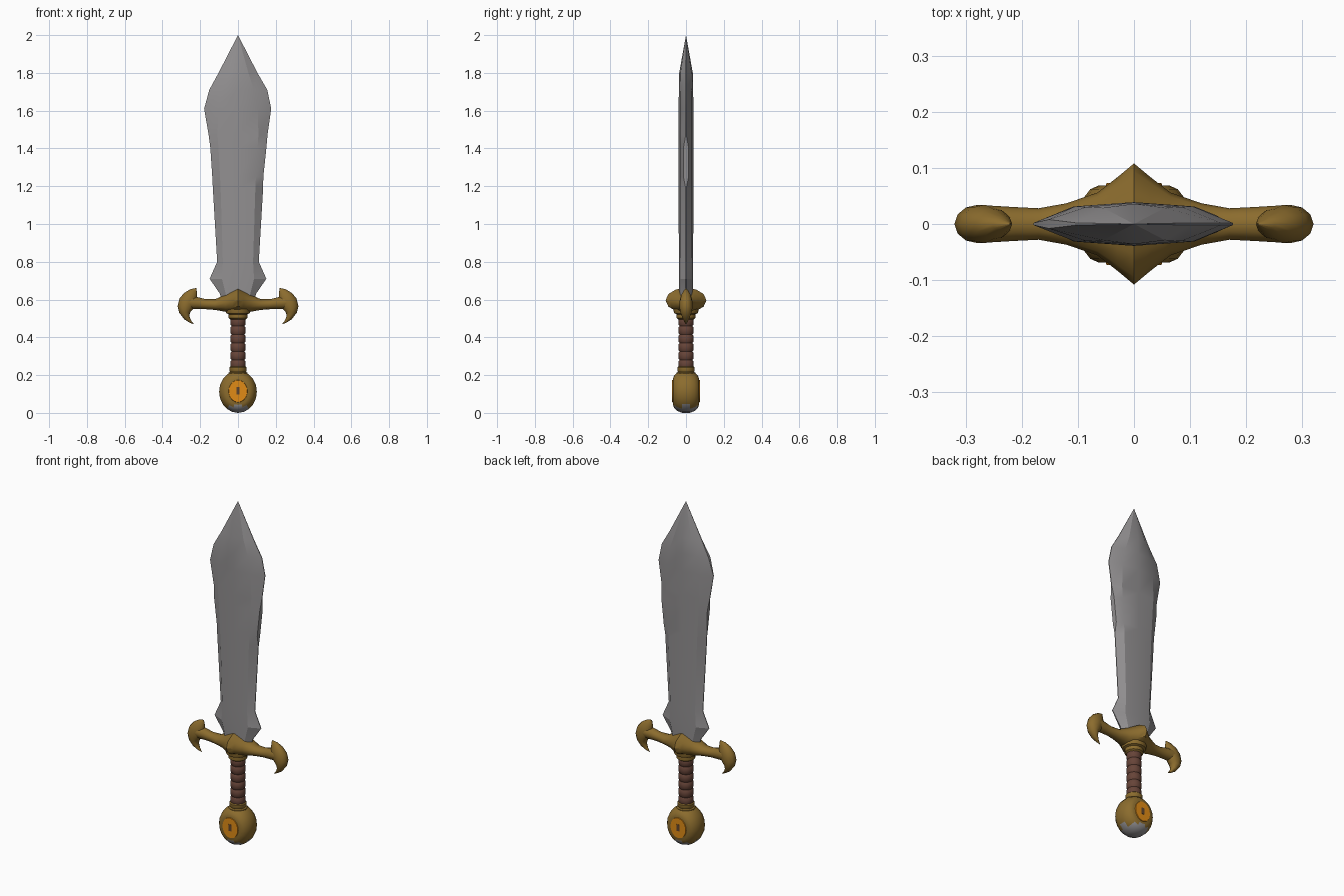
import bpy, bmesh, math

if "Cube" in bpy.data.objects:
    bpy.data.objects.remove(bpy.data.objects["Cube"])


def material(name, r, g, b):
    m = bpy.data.materials.new(name)
    m.diffuse_color = (r, g, b, 1)
    m.use_nodes = True
    m.node_tree.nodes["Principled BSDF"].inputs["Base Color"].default_value = m.diffuse_color
    return m


STEEL = material("steel grey", 0.29, 0.28, 0.285)
GOLD = material("old gold", 0.26, 0.15, 0.027)
LEATHER = material("brown leather", 0.135, 0.058, 0.04)
ORANGE = material("orange gem", 0.75, 0.26, 0.008)
DARK = material("dark slot", 0.12, 0.06, 0.025)


def loft(name, rings, mats, angle=30, rule=None):
    """Skin closed rings of points, capping both ends."""
    bm = bmesh.new()
    rows = [[bm.verts.new(p) for p in ring] for ring in rings]
    n = len(rows[0])
    for a, b in zip(rows, rows[1:]):
        for i in range(n):
            j = (i + 1) % n
            bm.faces.new((a[i], a[j], b[j], b[i]))
    bm.faces.new(rows[0])
    bm.faces.new(rows[-1])
    bmesh.ops.remove_doubles(bm, verts=bm.verts, dist=0.0003)
    bmesh.ops.recalc_face_normals(bm, faces=bm.faces)
    if rule:
        for f in bm.faces:
            f.material_index = rule(f.calc_center_median())
    me = bpy.data.meshes.new(name)
    bm.to_mesh(me)
    bm.free()
    ob = bpy.data.objects.new(name, me)
    for m in mats:
        me.materials.append(m)
    bpy.context.collection.objects.link(ob)
    bpy.ops.object.select_all(action='DESELECT')
    ob.select_set(True)
    bpy.context.view_layer.objects.active = ob
    bpy.ops.object.shade_smooth_by_angle(angle=math.radians(angle))
    return ob


def circle(r, z, n=16):
    return [(r * math.cos(2 * math.pi * i / n), r * math.sin(2 * math.pi * i / n), z)
            for i in range(n)]


def span_ring(p, q, half_y, n=12):
    """Oval ring whose long axis runs from p to q in the xz plane."""
    ring = []
    for i in range(n):
        a = 2 * math.pi * i / n
        t = 0.5 + 0.5 * math.cos(a)
        ring.append((p[0] + (q[0] - p[0]) * t, half_y * math.sin(a), p[1] + (q[1] - p[1]) * t))
    return ring


# Blade: z, left edge, right edge, shoulder, half thickness, left and right edge bluntness
blade = [
    (0.58, 0.085, 0.085, 0.06, 0.036, 0.002, 0.002),
    (0.63, 0.095, 0.095, 0.065, 0.037, 0.002, 0.002),
    (0.71, 0.150, 0.150, 0.085, 0.038, 0.002, 0.002),
    (0.80, 0.110, 0.110, 0.080, 0.038, 0.002, 0.002),
    (1.19, 0.133, 0.133, 0.092, 0.039, 0.002, 0.002),
    (1.25, 0.136, 0.134, 0.095, 0.039, 0.002, 0.014),
    (1.40, 0.146, 0.150, 0.103, 0.039, 0.012, 0.014),
    (1.47, 0.155, 0.156, 0.108, 0.039, 0.002, 0.002),
    (1.61, 0.179, 0.176, 0.105, 0.039, 0.002, 0.002),
    (1.71, 0.152, 0.155, 0.085, 0.038, 0.008, 0.002),
    (1.80, 0.103, 0.103, 0.055, 0.036, 0.002, 0.002),
    (2.00, 0, 0, 0, 0, 0, 0),
]
rings = []
for z, l, r, s, t, bl, br in blade:
    rings.append([(r, -br, z), (r, br, z), (s, t * .8, z), (0, t, z), (-s, t * .8, z),
                  (-l, bl, z), (-l, -bl, z), (-s, -t * .8, z), (0, -t, z), (s, -t * .8, z)])
loft("blade", rings, [STEEL], 20)

# Guard: ridged centre and slim arms
arm = [(0, .53, .662, .108), (.03, .53, .648, .083), (.065, .535, .628, .056),
       (.12, .545, .602, .037), (.17, .549, .602, .028), (.21, .55, .612, .030),
       (.26, .55, .62, .033)]
arm = [(-x, a, b, y) for x, a, b, y in reversed(arm[1:])] + arm
loft("guard", [span_ring((x, a), (x, b), y) for x, a, b, y in arm], [GOLD], 35)

# Hooked crescents on the guard ends: outer point, inner point, half depth
hook = [((.221, .661), (.220, .659), .001), ((.252, .655), (.217, .632), .013),
        ((.285, .635), (.218, .605), .027), ((.310, .605), (.222, .575), .034),
        ((.320, .565), (.238, .548), .034), ((.311, .530), (.252, .534), .030),
        ((.285, .496), (.258, .515), .020), ((.257, .478), (.249, .490), .010),
        ((.235, .469), (.234, .471), .001)]
for side, label in ((-1, "left"), (1, "right")):
    loft(label + "_hook",
         [span_ring((side * p[0], p[1]), (side * q[0], q[1]), y) for p, q, y in hook],
         [GOLD], 40)

# Collars above and below the grip
loft("upper_collar", [circle(r, z) for r, z in
     ((.04, .495), (.05, .502), (.05, .522), (.062, .527), (.066, .54), (.066, .565))], [GOLD])
loft("lower_collar", [circle(r, z) for r, z in
     ((.05, .19), (.05, .213), (.042, .217), (.046, .224), (.046, .24), (.038, .247))], [GOLD])

# Wrapped grip with bulging bands
grip = []
bands, low, high = 6, .235, .505
step = (high - low) / bands
for i in range(bands):
    z = low + i * step
    grip += [circle(.035, z), circle(.041, z + step * .25), circle(.041, z + step * .75)]
grip.append(circle(.035, high))
loft("grip", grip, [LEATHER], 40)


# Pommel: squashed ball with flat front and back and a bare steel foot
def oval(rx, rz, y, n=20, zc=.112):
    ring = []
    for i in range(n):
        a = 2 * math.pi * i / n
        ring.append((rx * math.sin(a), y, zc + rz * math.cos(a)))
    return ring


profile = [(-.069, .62), (-.062, .78), (-.045, .91), (-.02, 1), (.02, 1), (.045, .91), (.062, .78), (.069, .62)]
loft("pommel", [oval(.1 * s, .112 * s, y) for y, s in profile], [GOLD, STEEL], 35,
     lambda c: 1 if c.z < .036 else 0)

# Gem discs with a small dark slot, front and back
for side, label in ((-1, "front"), (1, "back")):
    loft(label + "_gem", [oval(.051, .06, side * .066, zc=.115),
                          oval(.049, .058, side * .073, zc=.115)], [ORANGE])
    loft(label + "_slot", [[(x * .009, side * y, .117 + z * .019)
                            for x, z in ((-1, -1), (1, -1), (1, 1), (-1, 1))]
                           for y in (.070, .0745)], [DARK])
